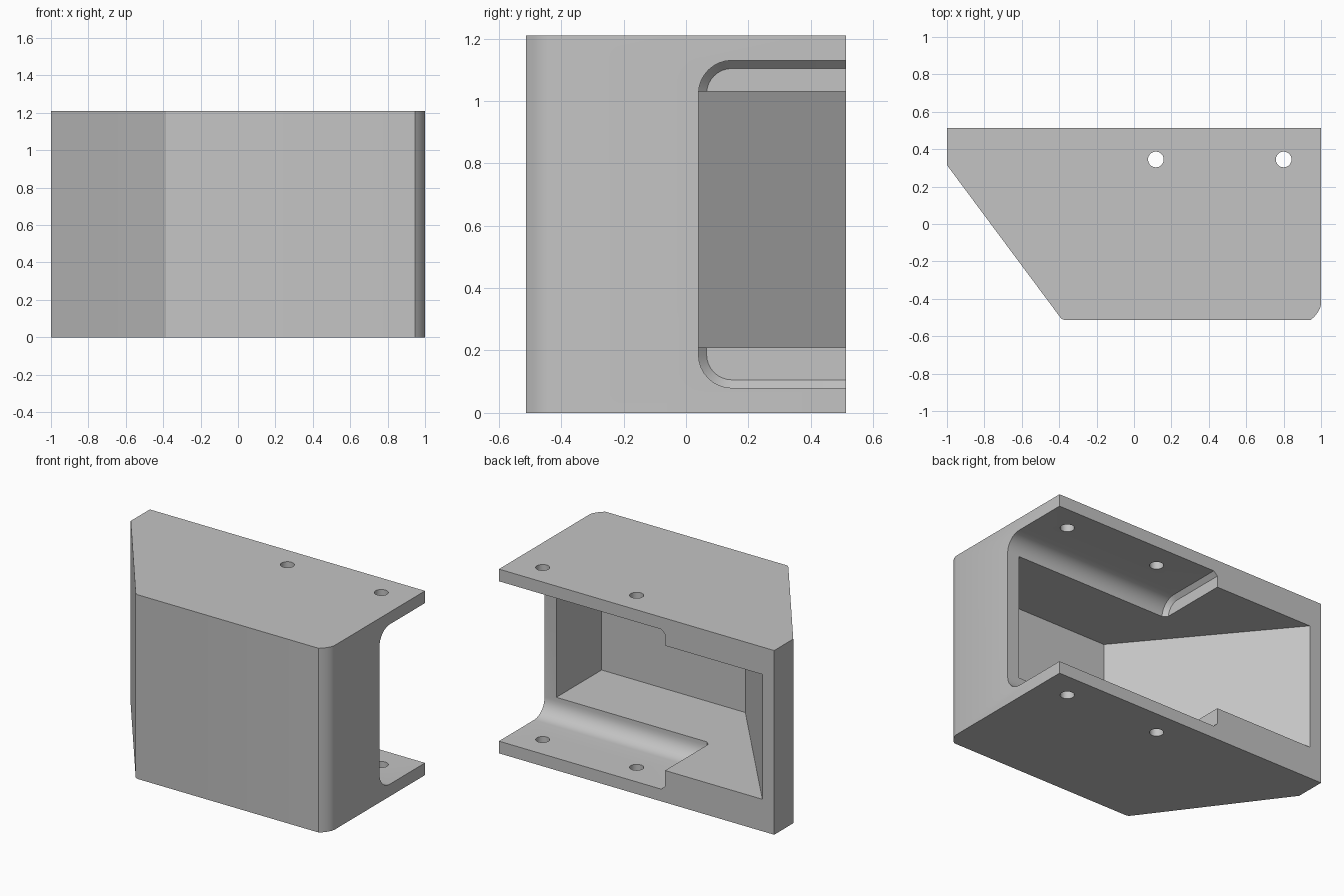
import bpy, bmesh
from math import sin, cos, pi, radians

cube = bpy.data.objects.get("Cube")
if cube:
    bpy.data.objects.remove(cube, do_unlink=True)

HEIGHT, BACK = 1.21, 0.513

grey = bpy.data.materials.new("plain_grey")
grey.use_nodes = True
grey.diffuse_color = (0.55, 0.55, 0.55, 1)
grey.node_tree.nodes["Principled BSDF"].inputs["Base Color"].default_value = (0.55, 0.55, 0.55, 1)


def loft(name, sections):
    """Closed solid through matching cross-sections."""
    bm = bmesh.new()
    rings = [[bm.verts.new(p) for p in s] for s in sections]
    n = len(rings[0])
    for a, b in zip(rings, rings[1:]):
        for i in range(n):
            j = (i + 1) % n
            bm.faces.new((a[i], a[j], b[j], b[i]))
    bm.faces.new(rings[0])
    bm.faces.new(rings[-1])
    bmesh.ops.recalc_face_normals(bm, faces=bm.faces)
    mesh = bpy.data.meshes.new(name)
    bm.to_mesh(mesh)
    bm.free()
    mesh.materials.append(grey)
    obj = bpy.data.objects.new(name, mesh)
    bpy.context.collection.objects.link(obj)
    return obj


def prism(name, outline, z0, z1):
    return loft(name, [[(x, y, z) for x, y in outline] for z in (z0, z1)])


def arc(cx, cy, r, start, end, steps=8):
    angles = [start + (end - start) * i / steps for i in range(steps + 1)]
    return [(cx + r * cos(a), cy + r * sin(a)) for a in angles]


# Body: slanted left side, eased front corners
outline = [(-1, BACK), (-1, 0.315), (-0.395, -0.498), (-0.386, -0.508), (-0.37, -BACK), (0.945, -BACK)]
outline += [(0.962, -0.498), (0.98, -0.476), (0.994, -0.452), (1, -0.43), (1, BACK)]
body = prism("housing_body", outline, 0, HEIGHT)

# Main chamber, open at the back
chamber = prism("chamber_cutter", [(0.914, -0.43), (-0.13, -0.43), (-0.914, BACK),
                                   (-0.914, 0.7), (0.914, 0.7)], 0.21, 1.03)


# Rounded side recess with a bevelled inner end
def recess_section(x, inset):
    y, r = 0.04 + inset, 0.107 - inset
    low, high = 0.08 + inset, HEIGHT - 0.08 - inset
    pts = arc(y + r, low + r, r, 1.5 * pi, pi) + arc(y + r, high - r, r, pi, 0.5 * pi)
    pts += [(0.7, high), (0.7, low)]
    return [(x, py, pz) for py, pz in pts]


recess = loft("recess_cutter", [recess_section(1.2, 0), recess_section(-0.18, 0),
                                recess_section(-0.207, 0.026)])

# Bolt holes through both plates
holes = [prism("hole_cutter", arc(x, 0.345, 0.042, 0, 2 * pi, 32)[:-1], -0.2, HEIGHT + 0.2)
         for x in (0.117, 0.8)]

bpy.ops.object.select_all(action="DESELECT")
bpy.context.view_layer.objects.active = body
body.select_set(True)
for cutter in [chamber, recess] + holes:
    mod = body.modifiers.new("cut", "BOOLEAN")
    mod.operation, mod.solver, mod.object = "DIFFERENCE", "EXACT", cutter
    bpy.ops.object.modifier_apply(modifier=mod.name)
    bpy.data.objects.remove(cutter, do_unlink=True)

bpy.ops.object.shade_smooth_by_angle(angle=radians(25))
